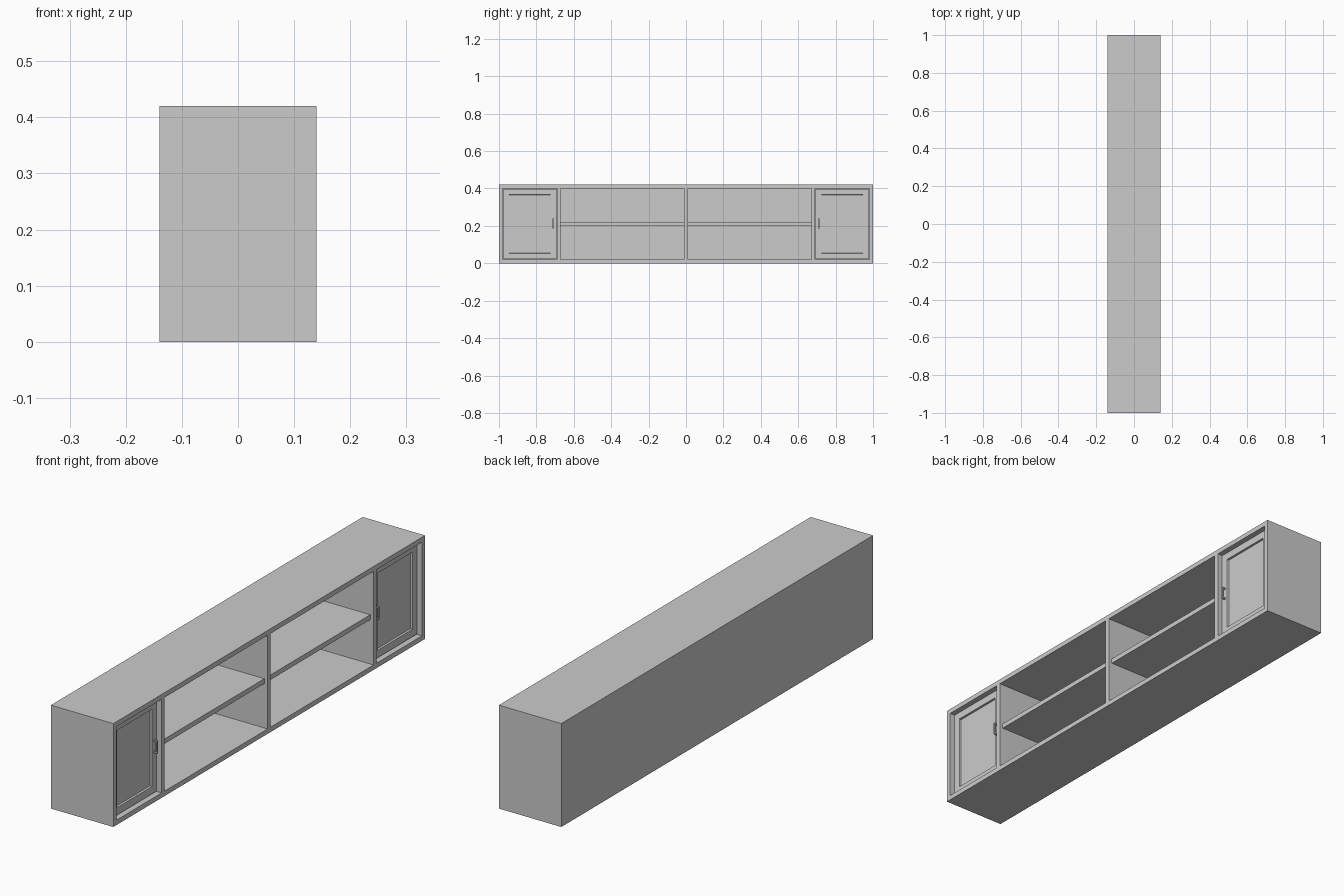
import bpy, bmesh

if "Cube" in bpy.data.objects:
    bpy.data.objects.remove(bpy.data.objects["Cube"])

W, D, H, T = 1.0, 0.14, 0.42, 0.02   # half width, half depth, height, board thickness


def finish(name, bm):
    bmesh.ops.recalc_face_normals(bm, faces=bm.faces)
    mesh = bpy.data.meshes.new(name)
    bm.to_mesh(mesh)
    bm.free()
    obj = bpy.data.objects.new(name, mesh)
    bpy.context.collection.objects.link(obj)
    return obj


def add_box(bm, x, y, z):
    verts = bmesh.ops.create_cube(bm, size=1)["verts"]
    for v in verts:
        v.co = [(a + b) / 2 + c * (b - a) for c, (a, b) in zip(v.co, (x, y, z))]


def box(name, x, y, z):
    bm = bmesh.new()
    add_box(bm, x, y, z)
    return finish(name, bm)


def span(s, a, b):
    # y range on one side of the centre
    return tuple(sorted((s * a, s * b)))


# carcass boards
box("bottom_board", (-D, D), (-W, W), (0, T))
box("top_board", (-D, D), (-W, W), (H - T, H))
box("back_panel", (-D, -D + T), (-W + T, W - T), (T, H - T))
box("centre_divider", (-D + T, D), (-T / 2, T / 2), (T, H - T))

for s, side in ((-1, "left"), (1, "right")):
    box(side + "_end_board", (-D, D), span(s, W - T, W), (T, H - T))
    box(side + "_divider", (-D + T, D), span(s, 0.67, 0.69), (T, H - T))
    # open shelf, set slightly back
    box(side + "_shelf", (-D + T, 0.125), span(s, 0.01, 0.67), (0.20, 0.22))

    # recessed-panel door
    bm = bmesh.new()
    add_box(bm, (0.10, 0.12), span(s, 0.693, 0.977), (0.023, 0.397))
    bmesh.ops.recalc_face_normals(bm, faces=bm.faces)
    front = [f for f in bm.faces if f.normal.x > 0.9]
    bmesh.ops.inset_individual(bm, faces=front, thickness=0.043)
    bmesh.ops.inset_individual(bm, faces=front, thickness=0.002, depth=-0.008)
    finish(side + "_door", bm)

    # bar handle with two mounts
    bm = bmesh.new()
    add_box(bm, (0.131, 0.136), span(s, 0.708, 0.713), (0.187, 0.239))
    for z in (0.187, 0.233):
        add_box(bm, (0.12, 0.132), span(s, 0.707, 0.714), (z, z + 0.006))
    finish(side + "_door_handle", bm)
